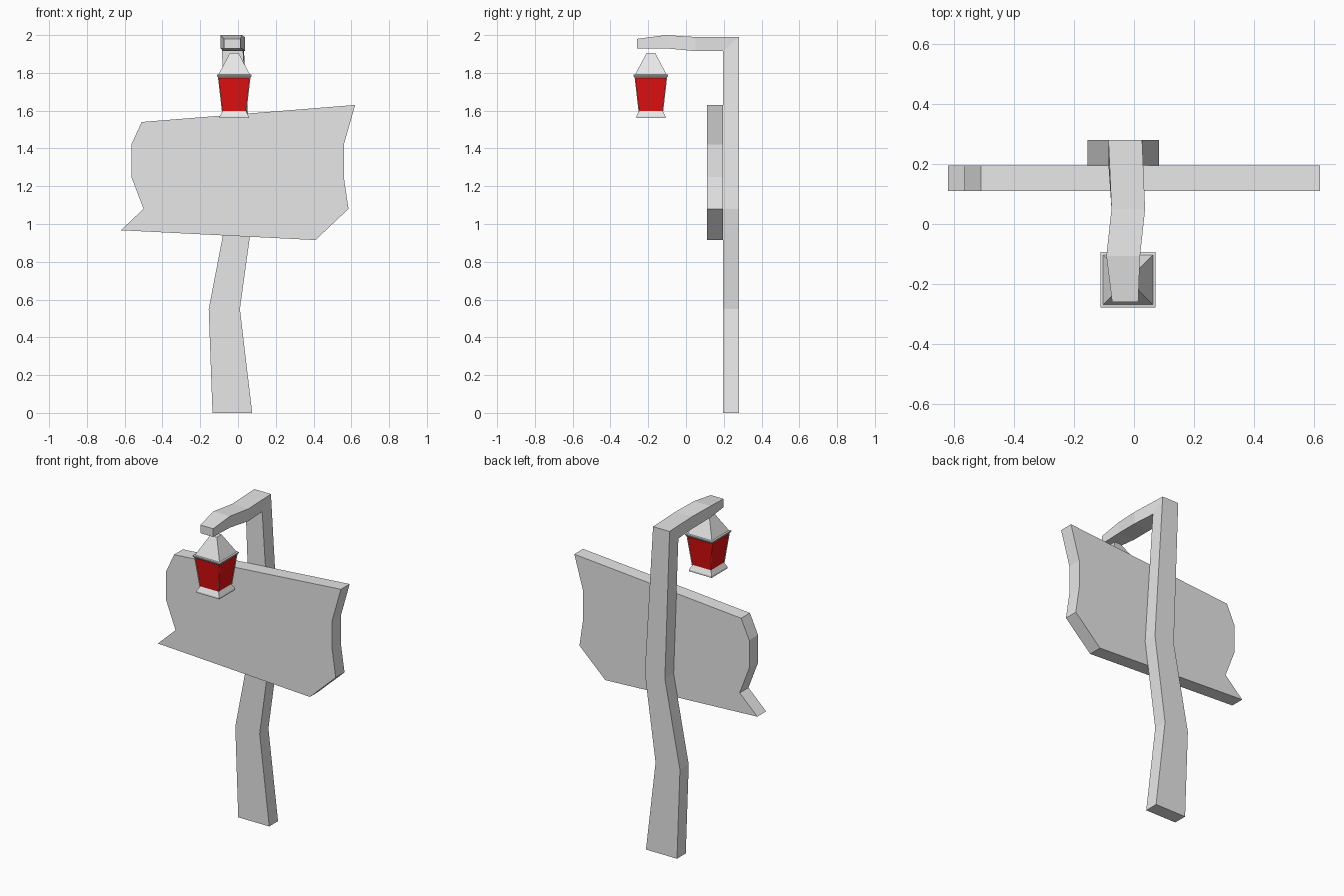
import bpy, bmesh

cube = bpy.data.objects.get("Cube")
if cube:
    bpy.data.objects.remove(cube, do_unlink=True)


def make_material(name, color):
    mat = bpy.data.materials.new(name)
    mat.use_nodes = True
    mat.diffuse_color = color
    mat.node_tree.nodes["Principled BSDF"].inputs["Base Color"].default_value = color
    return mat


grey = make_material("pale grey", (0.8, 0.8, 0.8, 1))
red = make_material("lantern red", (0.8, 0.005, 0.005, 1))


def loft(bm, rings):
    """Bridge equal rings of points and cap both ends; returns side faces per span."""
    loops = [[bm.verts.new(p) for p in ring] for ring in rings]
    spans = []
    for a, b in zip(loops, loops[1:]):
        n = len(a)
        spans.append([bm.faces.new((a[i], a[(i + 1) % n], b[(i + 1) % n], b[i]))
                      for i in range(n)])
    bm.faces.new(loops[0][::-1])
    bm.faces.new(loops[-1])
    bmesh.ops.recalc_face_normals(bm, faces=bm.faces)
    return spans


def finish(bm, name, *mats):
    mesh = bpy.data.meshes.new(name)
    bm.to_mesh(mesh)
    bm.free()
    for mat in mats:
        mesh.materials.append(mat)
    obj = bpy.data.objects.new(name, mesh)
    bpy.context.collection.objects.link(obj)
    return obj


# Crooked post bending into the overhanging arm:
# left x, right x, outer edge (y, z), inner edge (y, z)
back, front = 0.28, 0.195
post_path = [
    (-0.135, 0.075, (back, 0), (front, 0)),
    (-0.155, 0.01, (back, 0.55), (front, 0.55)),
    (-0.053, 0.083, (back, 1.08), (front, 1.08)),
    (-0.085, 0.027, (back, 1.99), (front, 1.915)),
    (-0.075, 0.037, (0.05, 1.99), (0.05, 1.915)),
    (-0.092, 0.02, (-0.107, 2.0), (-0.107, 1.93)),
    (-0.073, 0.014, (-0.26, 1.98), (-0.26, 1.93)),
]
bm = bmesh.new()
loft(bm, [[(x0, *outer), (x1, *outer), (x1, *inner), (x0, *inner)]
          for x0, x1, outer, inner in post_path])
finish(bm, "post_and_arm", grey)

# Ragged sign board
outline = [(-0.51, 1.54), (0.62, 1.63), (0.56, 1.42), (0.56, 1.25), (0.585, 1.08),
           (0.41, 0.915), (-0.62, 0.967), (-0.5, 1.08), (-0.565, 1.25), (-0.565, 1.42)]
bm = bmesh.new()
loft(bm, [[(x, y, z) for x, z in outline] for y in (0.11, front)])
finish(bm, "sign_board", grey)

# Square lantern: half width and height of each ring, from foot to roof tip
cx, cy = -0.02, -0.186
rings = [(0.077, 1.56), (0.077, 1.57), (0.065, 1.593), (0.086, 1.776),
         (0.092, 1.784), (0.092, 1.79), (0.083, 1.792), (0.023, 1.905)]
bm = bmesh.new()
spans = loft(bm, [[(cx + sx * h, cy + sy * h, z)
                   for sx, sy in ((-1, -1), (1, -1), (1, 1), (-1, 1))]
                  for h, z in rings])
# Recessed red panes
panes = spans[2]
bmesh.ops.inset_individual(bm, faces=panes, thickness=0.006, depth=-0.003)
for face in panes:
    face.material_index = 1
finish(bm, "lantern", grey, red)
